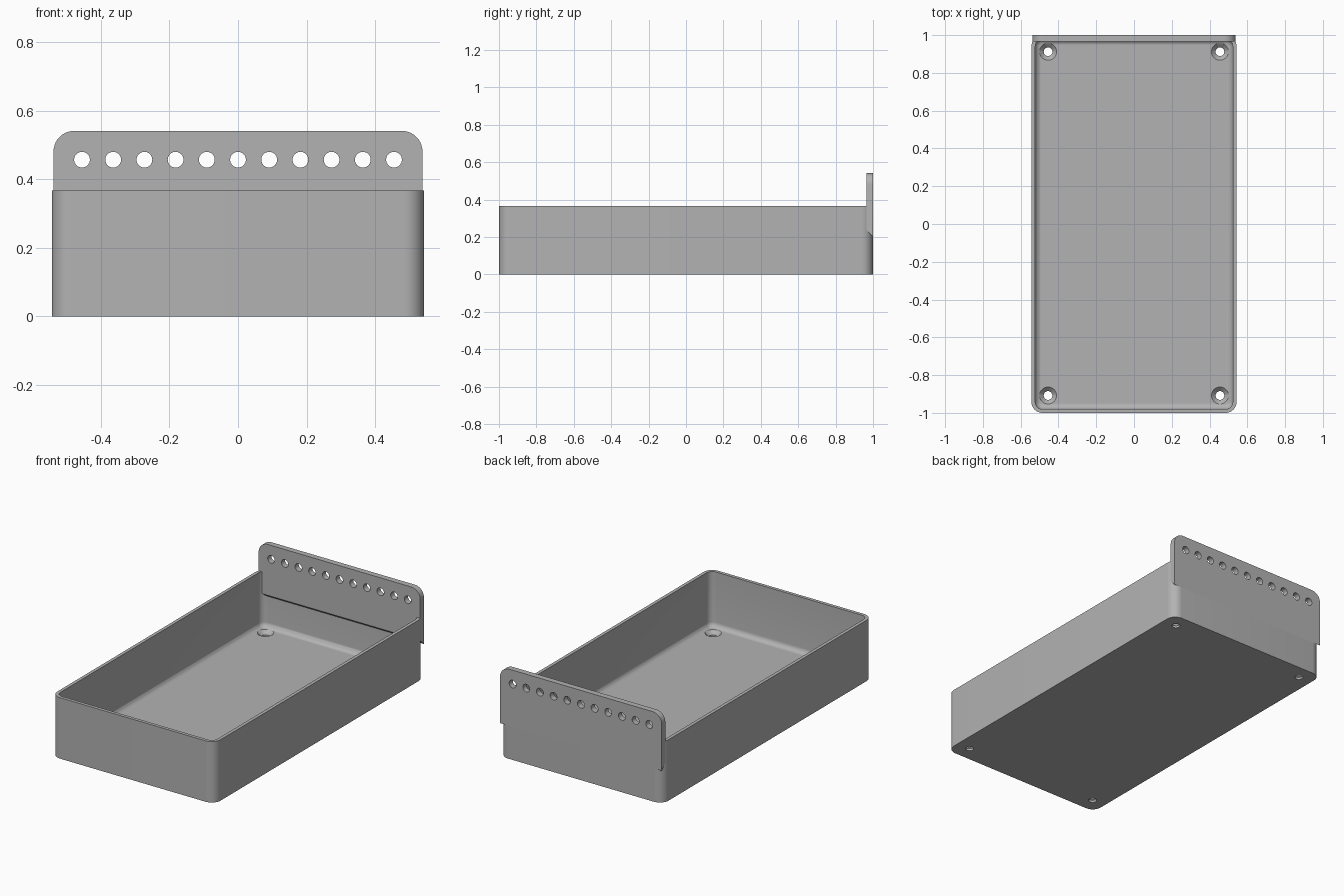
import bpy, bmesh, math
from mathutils import Matrix, Vector

if "Cube" in bpy.data.objects:
    bpy.data.objects.remove(bpy.data.objects["Cube"], do_unlink=True)

grey = bpy.data.materials.new("plain grey")
grey.use_nodes = True
colour = (0.45, 0.45, 0.45, 1)
grey.diffuse_color = colour
grey.node_tree.nodes["Principled BSDF"].inputs["Base Color"].default_value = colour

HALF_X, BACK, FRONT = 0.543, 0.999, -1.0
HEIGHT, WALL, FLOOR, FILLET, CORNER = 0.367, 0.02, 0.035, 0.03, 0.058
PLATE_X, PLATE_IN, PLATE_TOP, PLATE_R = 0.538, 0.965, 0.541, 0.06


def make_object(name, bm):
    bmesh.ops.recalc_face_normals(bm, faces=bm.faces)
    mesh = bpy.data.meshes.new(name)
    bm.to_mesh(mesh)
    bm.free()
    mesh.materials.append(grey)
    obj = bpy.data.objects.new(name, mesh)
    bpy.context.collection.objects.link(obj)
    return obj


def arc(cx, cy, r, start, steps=10):
    angles = [start + math.pi / 2 * i / steps for i in range(steps + 1)]
    return [(cx + r * math.cos(a), cy + r * math.sin(a)) for a in angles]


def rounded_ring(bm, inset, z):
    """Rounded rectangle of vertices, inset from the tray outline."""
    r = max(CORNER - inset, 0.006)
    x, y0, y1 = HALF_X - inset - r, FRONT + inset + r, BACK - inset - r
    corners = [(x, y1), (-x, y1), (-x, y0), (x, y0)]
    return [bm.verts.new((px, py, z)) for k, (cx, cy) in enumerate(corners)
            for px, py in arc(cx, cy, r, k * math.pi / 2)]


def cut(obj, holes):
    """Cut holes given as (centre, rotation, radius1, radius2, depth)."""
    bm = bmesh.new()
    for centre, rotation, r1, r2, depth in holes:
        bmesh.ops.create_cone(bm, cap_ends=True, segments=32, radius1=r1, radius2=r2,
                              depth=depth, matrix=Matrix.Translation(centre) @ rotation)
    cutter = make_object("hole_cutter", bm)
    cutter.hide_render = True
    mod = obj.modifiers.new("holes", 'BOOLEAN')
    mod.operation, mod.solver, mod.object = 'DIFFERENCE', 'EXACT', cutter
    bpy.context.view_layer.objects.active = obj
    bpy.ops.object.modifier_apply(modifier=mod.name)
    bpy.data.objects.remove(cutter, do_unlink=True)


def smooth(obj):
    bpy.ops.object.select_all(action='DESELECT')
    obj.select_set(True)
    bpy.context.view_layer.objects.active = obj
    bpy.ops.object.shade_smooth_by_angle(angle=math.radians(30))


# Open tray: outer wall, rim, inner wall and filleted floor
bm = bmesh.new()
levels = [(0, 0), (0, HEIGHT), (WALL, HEIGHT)]
for i in range(7):
    a = math.pi / 2 * i / 6
    levels.append((WALL + FILLET * (1 - math.cos(a)), FLOOR + FILLET * (1 - math.sin(a))))
rings = [rounded_ring(bm, inset, z) for inset, z in levels]
count = len(rings[0])
for low, high in zip(rings, rings[1:]):
    for i in range(count):
        j = (i + 1) % count
        bm.faces.new((low[i], low[j], high[j], high[i]))
bm.faces.new(rings[0])
bm.faces.new(rings[-1])
tray = make_object("tray", bm)

# Countersunk screw holes in the floor corners
spots = [(x, y) for x in (-0.455, 0.455) for y in (-0.908, 0.912)]
upright = Matrix.Identity(4)
cut(tray, [(Vector((x, y, 0)), upright, 0.023, 0.023, 0.2) for x, y in spots])
cut(tray, [(Vector((x, y, FLOOR)), upright, 0.023, 0.067, 0.044) for x, y in spots])
smooth(tray)

# Back plate with rounded top corners and a sloping lower edge
bm = bmesh.new()
cx, cz = PLATE_X - PLATE_R, PLATE_TOP - PLATE_R
outline = arc(cx, cz, PLATE_R, 0) + arc(-cx, cz, PLATE_R, math.pi / 2)


def plate_side(y, bottom):
    points = outline + [(-PLATE_X, bottom), (PLATE_X, bottom)]
    return [bm.verts.new((x, y, z)) for x, z in points]


inner, outer = plate_side(PLATE_IN, 0.235), plate_side(1.0, 0.2)
for i in range(len(inner)):
    j = (i + 1) % len(inner)
    bm.faces.new((inner[i], inner[j], outer[j], outer[i]))
bm.faces.new(inner)
bm.faces.new(outer)
plate = make_object("back_plate", bm)

# Row of round holes along the plate
sideways = Matrix.Rotation(math.pi / 2, 4, 'X')
cut(plate, [(Vector((0.091 * k, 0.98, 0.457)), sideways, 0.023, 0.023, 0.2)
            for k in range(-5, 6)])
smooth(plate)
